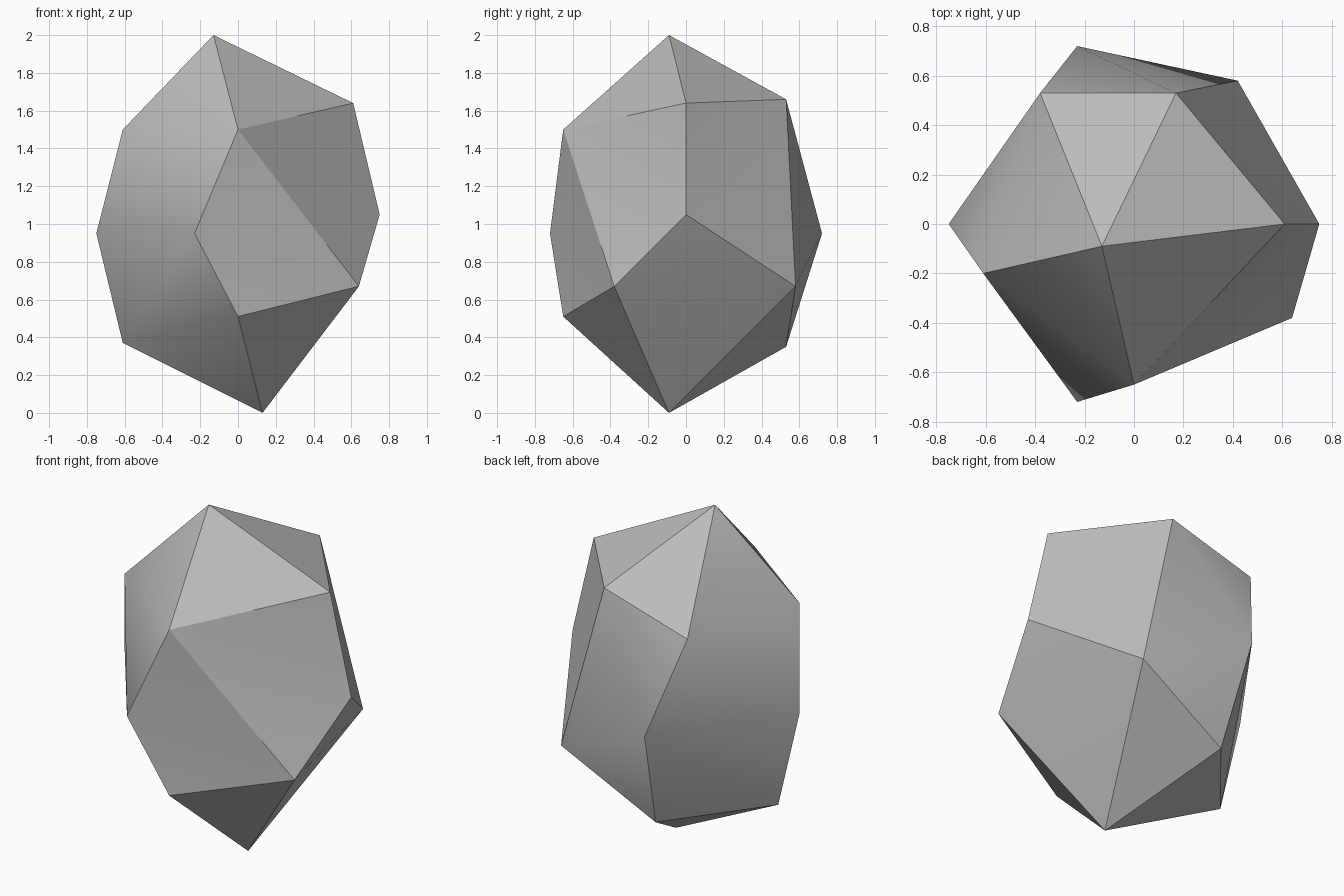
import bpy
import bmesh
import math

default_cube = bpy.data.objects.get("Cube")
if default_cube:
    bpy.data.objects.remove(default_cube, do_unlink=True)

# Stone colour
stone = bpy.data.materials.new("stone_grey")
stone.use_nodes = True
colour = (0.5, 0.5, 0.5, 1)
stone.diffuse_color = colour
shader = next(node for node in stone.node_tree.nodes if node.type == "BSDF_PRINCIPLED")
shader.inputs["Base Color"].default_value = colour

# Corners of the boulder, from the peak down to the foot
corners = {
    "peak": (-0.13, -0.09, 2),
    "high_left": (0.61, 0, 1.64),
    "high_back": (0.17, 0.53, 1.66),
    "high_back_right": (-0.38, 0.53, 1.5),
    "high_right": (-0.61, -0.2, 1.5),
    "high_front": (0, -0.65, 1.5),
    "mid_left": (0.75, 0, 1.05),
    "mid_back": (-0.23, 0.72, 0.95),
    "mid_right": (-0.75, 0, 0.95),
    "mid_front": (-0.23, -0.72, 0.95),
    "low_front_left": (0.64, -0.38, 0.67),
    "low_back_left": (0.42, 0.58, 0.67),
    "low_front": (0, -0.65, 0.51),
    "low_right": (-0.61, 0, 0.37),
    "low_back": (-0.17, 0.53, 0.35),
    "foot": (0.13, -0.09, 0),
}

mesh = bpy.data.meshes.new("boulder")
bm = bmesh.new()
verts = {name: bm.verts.new(position) for name, position in corners.items()}


def facet(*names):
    bm.faces.new([verts[name] for name in names])


def fan(centre, rim, closed=False):
    """Triangles from one corner to each pair of neighbours on a rim."""
    names = rim.split()
    if closed:
        names.append(names[0])
    for first, second in zip(names, names[1:]):
        facet(centre, first, second)


# Cap and underside
fan("peak", "high_left high_back high_back_right high_right high_front", closed=True)
fan("foot", "low_front_left low_back_left low_back low_right low_front", closed=True)

# Right flank
fan("mid_right", "low_right mid_front high_right high_back_right mid_back low_right")
facet("high_right", "high_front", "mid_front")
facet("mid_front", "low_right", "low_front")

# Back
fan("mid_back", "high_back_right high_back low_back_left low_back low_right")

# Left flank
fan("mid_left", "high_front high_left high_back low_back_left low_front_left", closed=True)

# Front
fan("low_front_left", "high_front mid_front low_front")

bmesh.ops.recalc_face_normals(bm, faces=bm.faces[:])
bm.to_mesh(mesh)
bm.free()
mesh.materials.append(stone)

boulder = bpy.data.objects.new("boulder", mesh)
bpy.context.collection.objects.link(boulder)

# Shallow facets blend, strong ridges stay crisp
bpy.ops.object.select_all(action="DESELECT")
boulder.select_set(True)
bpy.context.view_layer.objects.active = boulder
bpy.ops.object.shade_smooth_by_angle(angle=math.radians(30))
